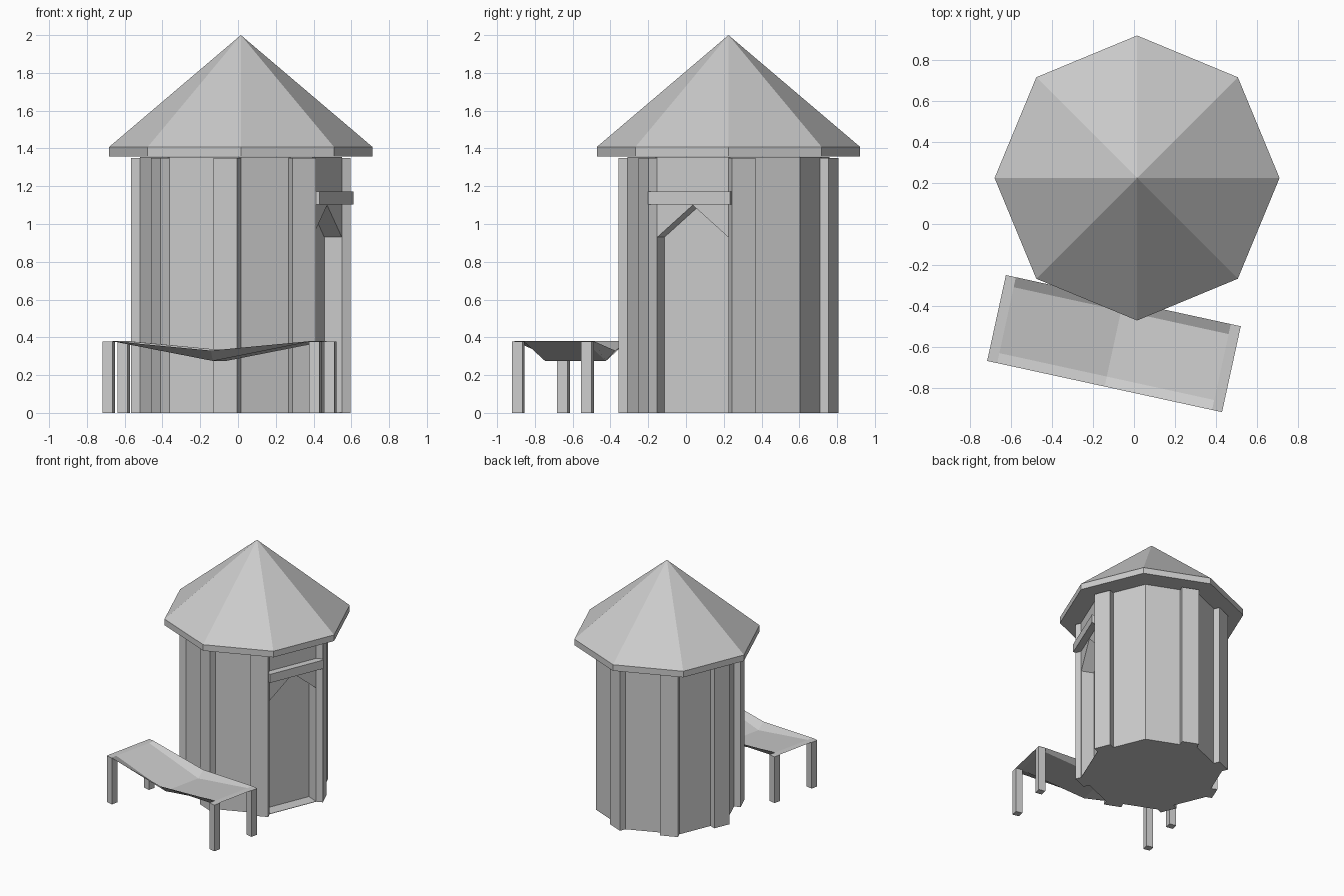
import bpy, bmesh
from math import radians, cos, sin, pi
from mathutils import Matrix, Vector

if "Cube" in bpy.data.objects:
    bpy.data.objects.remove(bpy.data.objects["Cube"])

CX, CY = 0.015, 0.225               # tower axis
R = 0.535                           # wall octagon radius
APO, HALF = R * cos(pi / 8), R * sin(pi / 8)
DOOR = -22.5                        # facing angle of the door wall


def finish(name, bm):
    bmesh.ops.recalc_face_normals(bm, faces=bm.faces)
    me = bpy.data.meshes.new(name)
    bm.to_mesh(me)
    bm.free()
    ob = bpy.data.objects.new(name, me)
    bpy.context.collection.objects.link(ob)
    return ob


def extrude_profile(name, pts, vec):
    bm = bmesh.new()
    f = bm.faces.new([bm.verts.new(p) for p in pts])
    new = bmesh.ops.extrude_face_region(bm, geom=[f], use_keep_orig=True)["geom"]
    bmesh.ops.translate(bm, vec=vec, verts=[v for v in new if isinstance(v, bmesh.types.BMVert)])
    return finish(name, bm)


def box(name, loc, size, angle):
    bm = bmesh.new()
    m = Matrix.Translation(loc) @ Matrix.Rotation(radians(angle), 4, 'Z') @ Matrix.Diagonal((*size, 1))
    bmesh.ops.create_cube(bm, size=1, matrix=m)
    return finish(name, bm)


def on_wall(angle, depth, along, z):
    """Point on an octagon wall: depth outward from it, offset along it."""
    a = radians(angle)
    n, t = Vector((cos(a), sin(a), 0)), Vector((-sin(a), cos(a), 0))
    return Vector((CX, CY, z)) + n * (APO + depth) + t * along


def octagon(r, z):
    return [(CX + r * cos(i * pi / 4), CY + r * sin(i * pi / 4), z) for i in range(8)]


# tower body with a shallow pointed door recess
body = extrude_profile("tower_body", octagon(R, 0), (0, 0, 1.354))
w = HALF - 0.001
outline = [(-w, 0.003), (w, 0.003), (w, 0.93), (0, 1.10), (-w, 0.93)]
cutter = extrude_profile("door_cutter", [on_wall(DOOR, 0.05, u, z) for u, z in outline],
                         on_wall(DOOR, -0.1, 0, 0) - on_wall(DOOR, 0.05, 0, 0))
cutter.hide_render = True
cutter.hide_viewport = True
mod = body.modifiers.new("door_recess", 'BOOLEAN')
mod.operation = 'DIFFERENCE'
mod.solver = 'EXACT'
mod.object = cutter
bpy.context.view_layer.update()
dg = bpy.context.evaluated_depsgraph_get()
cut_mesh = bpy.data.meshes.new_from_object(body.evaluated_get(dg))
body.modifiers.clear()
body.data = cut_mesh
bpy.data.objects.remove(cutter)

# corner planks, one per wall except the door wall
for i in range(7):
    ang = 22.5 + 45 * i
    side = -1 if i == 0 else 1
    box(f"corner_plank_{i + 1}", on_wall(ang, 0.024, side * (HALF - 0.0675), 0.675),
        (0.052, 0.135, 1.35), ang)

# beam above the door
box("door_beam", on_wall(DOOR, 0.026, 0, 1.138), (0.056, 0.47, 0.07), DOOR)

# octagonal roof with a short rim
bm = bmesh.new()
low = [bm.verts.new(p) for p in octagon(0.697, 1.358)]
high = [bm.verts.new(p) for p in octagon(0.697, 1.408)]
apex = bm.verts.new((CX, CY, 2.0))
bm.faces.new(low)
for i in range(8):
    j = (i + 1) % 8
    bm.faces.new((low[i], low[j], high[j], high[i]))
    bm.faces.new((high[i], high[j], apex))
finish("roof", bm)

# sagging trough-shaped bench seat
BENCH = Matrix.Translation((-0.098, -0.585, 0)) @ Matrix.Rotation(radians(-12.3), 4, 'Z')
L, W = 0.588, 0.215
us = [-L, -L + 0.05, 0, L - 0.05, L]
vs = [-W, -W + 0.05, W - 0.05, W]
bm = bmesh.new()
grid = []
for u in us:
    row = []
    for v in vs:
        z = 0.38 if u else (0.33 if abs(v) == W else 0.275)
        row.append(bm.verts.new(BENCH @ Vector((u, v, z))))
    grid.append(row)
for i in range(4):
    for j in range(3):
        bm.faces.new((grid[i][j], grid[i + 1][j], grid[i + 1][j + 1], grid[i][j + 1]))
finish("bench_seat", bm)

# bench legs
S = 0.056
for sx in (-1, 1):
    for sy in (-1, 1):
        p = BENCH @ Vector((sx * (L - S / 2), sy * (W - S / 2), 0.189))
        box(f"bench_leg_{'left' if sx < 0 else 'right'}_{'front' if sy < 0 else 'back'}",
            p, (S, S, 0.378), -12.3)
